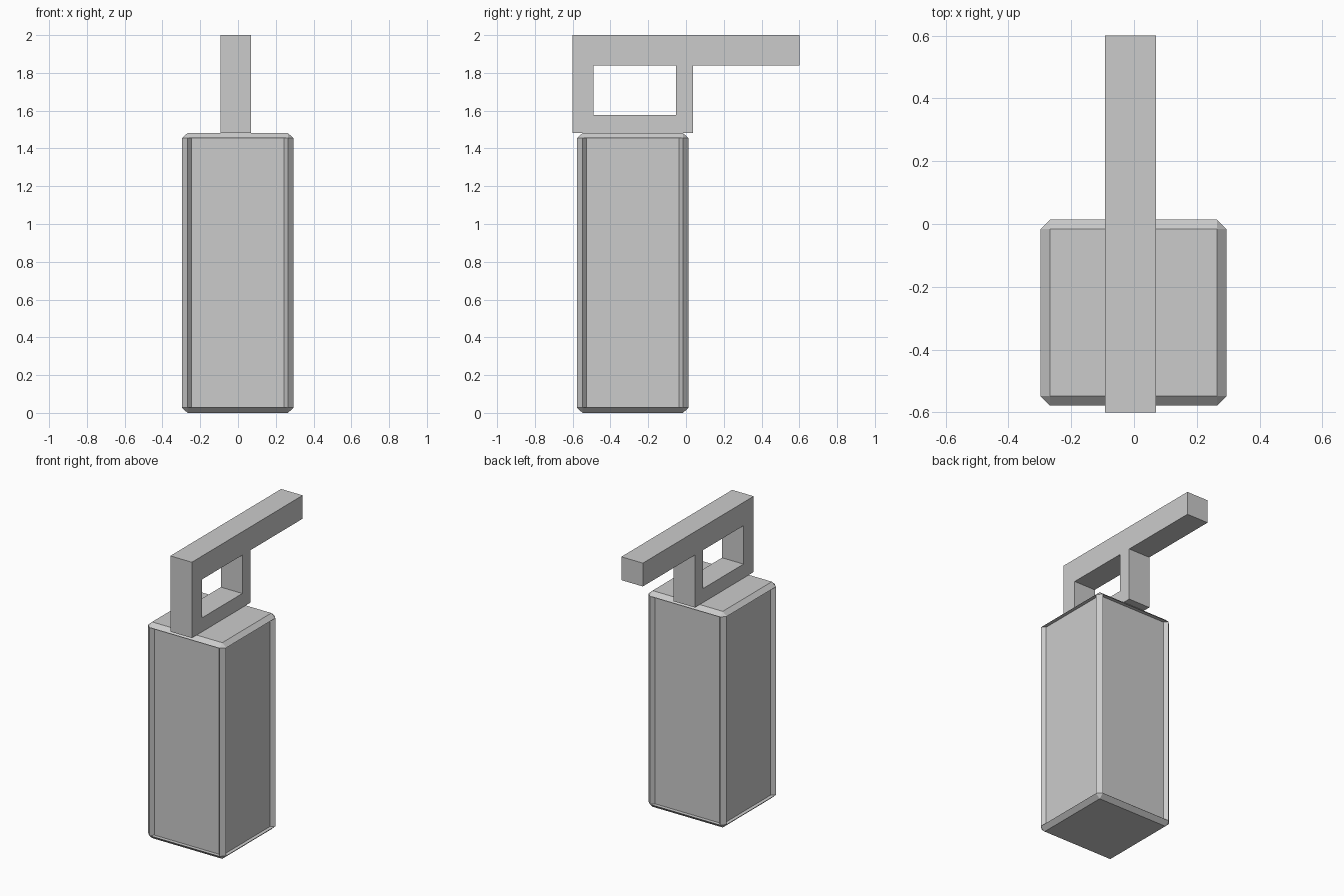
import bpy, bmesh, math
from mathutils import Vector

if "Cube" in bpy.data.objects:
    bpy.data.objects.remove(bpy.data.objects["Cube"])


def finish(bm, name, location=(0, 0, 0)):
    bmesh.ops.recalc_face_normals(bm, faces=bm.faces)
    mesh = bpy.data.meshes.new(name)
    bm.to_mesh(mesh)
    bm.free()
    obj = bpy.data.objects.new(name, mesh)
    obj.location = location
    bpy.context.collection.objects.link(obj)
    return obj


def quarter_ring(bm, points, z):
    """Repeat a few (x, y) points four times around the z axis."""
    ring = []
    for k in range(4):
        c, s = (1, 0, -1, 0)[k], (0, 1, 0, -1)[k]
        ring += [bm.verts.new((x * c - y * s, x * s + y * c, z)) for x, y in points]
    return ring


# Body: chamfered block with a recessed panel on each of its four sides
HALF, CAP, PANEL, DEPTH = 0.296, 0.266, 0.245, 0.271
side = [(-CAP, -HALF), (-PANEL, -DEPTH), (PANEL, -DEPTH), (CAP, -HALF)]
bm = bmesh.new()
rings = []
for z_cap, z_ring in ((0, 0.028), (1.481, 1.454)):
    cap = quarter_ring(bm, [(-CAP, -CAP)], z_cap)
    ring = quarter_ring(bm, side, z_ring)
    rings.append(ring)
    bm.faces.new(cap)
    for k in range(4):
        p, pi, qi, q = ring[4 * k:4 * k + 4]
        nxt = (k + 1) % 4
        bm.faces.new((cap[k], cap[nxt], q, p))      # chamfer
        bm.faces.new((cap[nxt], ring[4 * nxt], q))  # chamfer corner
        bm.faces.new((p, q, qi, pi))                # ledge of the recess
low, high = rings
for i in range(16):
    j = (i + 1) % 16
    bm.faces.new((low[i], low[j], high[j], high[i]))
finish(bm, "body", (-0.0015, -0.282, 0))

# Handle: square loop with a long lever, drawn as a side profile and extruded
ys = [-0.6, -0.49, -0.053, 0.037, 0.6]
zs = [1.481, 1.577, 1.84, 2.0]
cells = [(0, 0), (1, 0), (2, 0), (0, 1), (2, 1), (0, 2), (1, 2), (2, 2), (3, 2)]
bm = bmesh.new()
for i, j in cells:
    corners = ((i, j), (i + 1, j), (i + 1, j + 1), (i, j + 1))
    bm.faces.new([bm.verts.new((-0.093, ys[a], zs[b])) for a, b in corners])
bmesh.ops.remove_doubles(bm, verts=bm.verts, dist=1e-5)
result = bmesh.ops.extrude_face_region(bm, geom=bm.faces[:], use_keep_orig=True)
moved = [g for g in result["geom"] if isinstance(g, bmesh.types.BMVert)]
bmesh.ops.translate(bm, verts=moved, vec=Vector((0.163, 0, 0)))
finish(bm, "handle")
